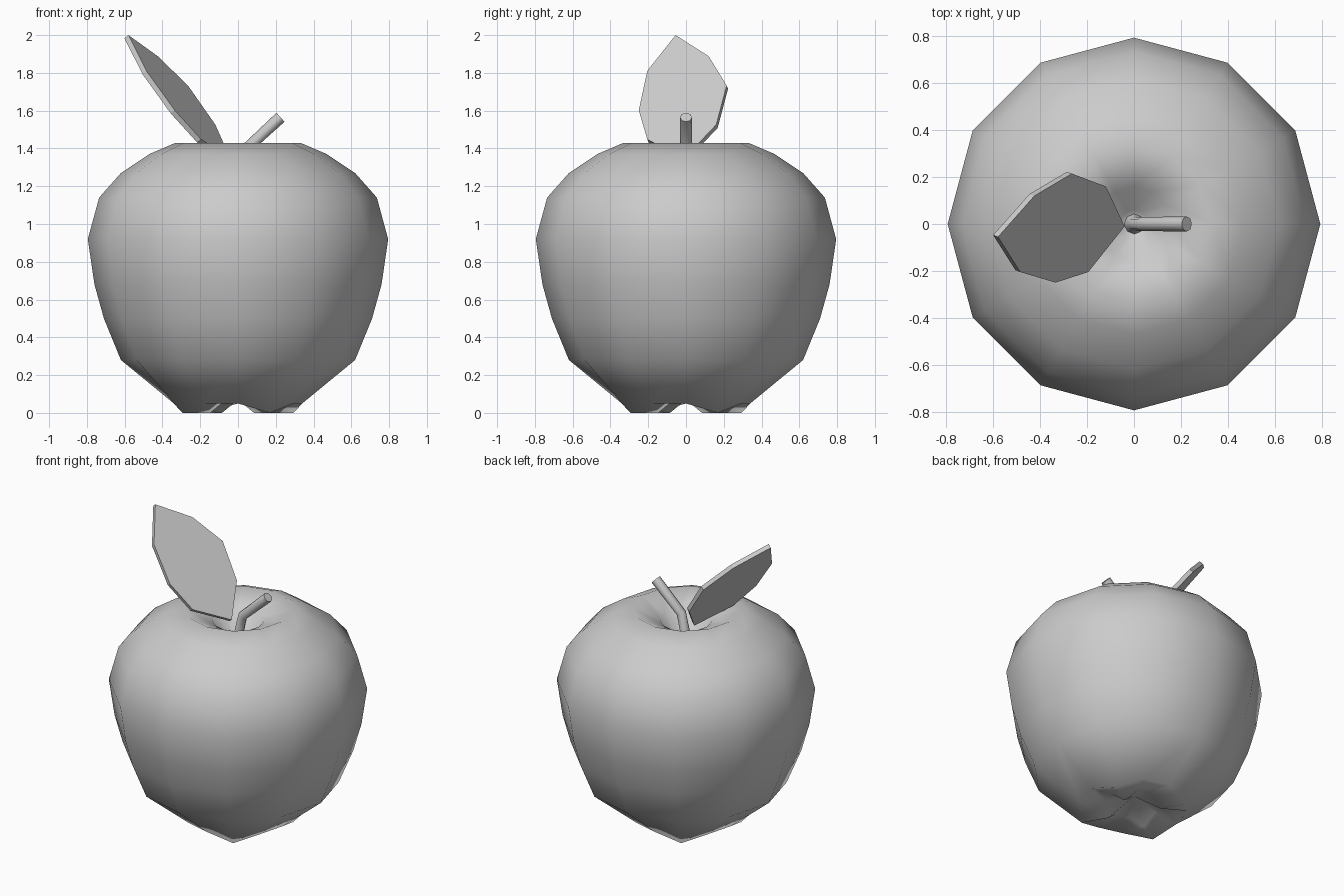
import bpy, bmesh, math
from mathutils import Vector

if "Cube" in bpy.data.objects:
    bpy.data.objects.remove(bpy.data.objects["Cube"])


def finish(bm, name, angle):
    bmesh.ops.recalc_face_normals(bm, faces=bm.faces)
    mesh = bpy.data.meshes.new(name)
    bm.to_mesh(mesh)
    bm.free()
    obj = bpy.data.objects.new(name, mesh)
    bpy.context.collection.objects.link(obj)
    bpy.ops.object.select_all(action='DESELECT')
    obj.select_set(True)
    bpy.context.view_layer.objects.active = obj
    if angle:
        bpy.ops.object.shade_smooth_by_angle(angle=math.radians(angle))
    return obj


def loft(name, rings, start, end, angle):
    """Skin a list of equal point rings; close each end with a fan to a point."""
    bm = bmesh.new()
    vs = [[bm.verts.new(p) for p in ring] for ring in rings]
    n = len(vs[0])
    for a, b in zip(vs, vs[1:]):
        for i in range(n):
            j = (i + 1) % n
            bm.faces.new((a[i], a[j], b[j], b[i]))
    for ring, tip in ((vs[0], start), (vs[-1], end)):
        t = bm.verts.new(tip)
        for i in range(n):
            bm.faces.new((ring[i], ring[(i + 1) % n], t))
    return finish(bm, name, angle)


# Apple body: 12-sided turned profile (radius, height), four low lobes underneath
SIDES = 12
profile = [(0.17, 0.07), (0.34, 0.05), (0.62, 0.28), (0.71, 0.50), (0.76, 0.68),
           (0.795, 0.92), (0.735, 1.14), (0.62, 1.27), (0.47, 1.37), (0.33, 1.43),
           (0.16, 1.35), (0.06, 1.22)]
rings = []
for k, (r, z) in enumerate(profile):
    ring = []
    for i in range(SIDES):
        a = math.tau * i / SIDES
        lobe = k < 2 and i % 3 == 1
        ring.append((r * math.cos(a), r * math.sin(a), 0 if lobe else z))
    rings.append(ring)
loft("apple_body", rings, (0, 0, 0.12), (0, 0, 1.20), 60)

# Stem: bent tube with a flared foot (x, z, radius, tilt from vertical in degrees)
path = [(0.0, 1.19, 0.05, 0), (0.005, 1.26, 0.03, 8), (0.035, 1.39, 0.03, 30),
        (0.225, 1.565, 0.032, 48)]
rings = []
for x, z, r, tilt in path:
    t = math.radians(tilt)
    side = Vector((math.cos(t), 0, -math.sin(t)))
    rings.append([Vector((x, 0, z)) + side * r * math.cos(a) + Vector((0, r * math.sin(a), 0))
                  for a in (math.tau * i / 8 for i in range(8))])
loft("stem", rings, (0, 0, 1.19), (0.225, 0, 1.565), 50)

# Leaf: flat slanted outline with thickness
outline = [(-0.04, -0.01), (-0.12, 0.16), (-0.265, 0.215), (-0.425, 0.12),
           (-0.58, -0.055), (-0.485, -0.205), (-0.335, -0.25), (-0.195, -0.205)]
bm = bmesh.new()
top = bm.faces.new([bm.verts.new((x, y, 2.0 - 1.25 * (x + 0.58) + 0.47 * (y + 0.055)))
                    for x, y in outline])
out = bmesh.ops.extrude_face_region(bm, geom=[top], use_keep_orig=True)
moved = [g for g in out["geom"] if isinstance(g, bmesh.types.BMVert)]
bmesh.ops.translate(bm, verts=moved, vec=Vector((-0.75, 0.28, -0.6)) * 0.028)
finish(bm, "leaf", 0)
